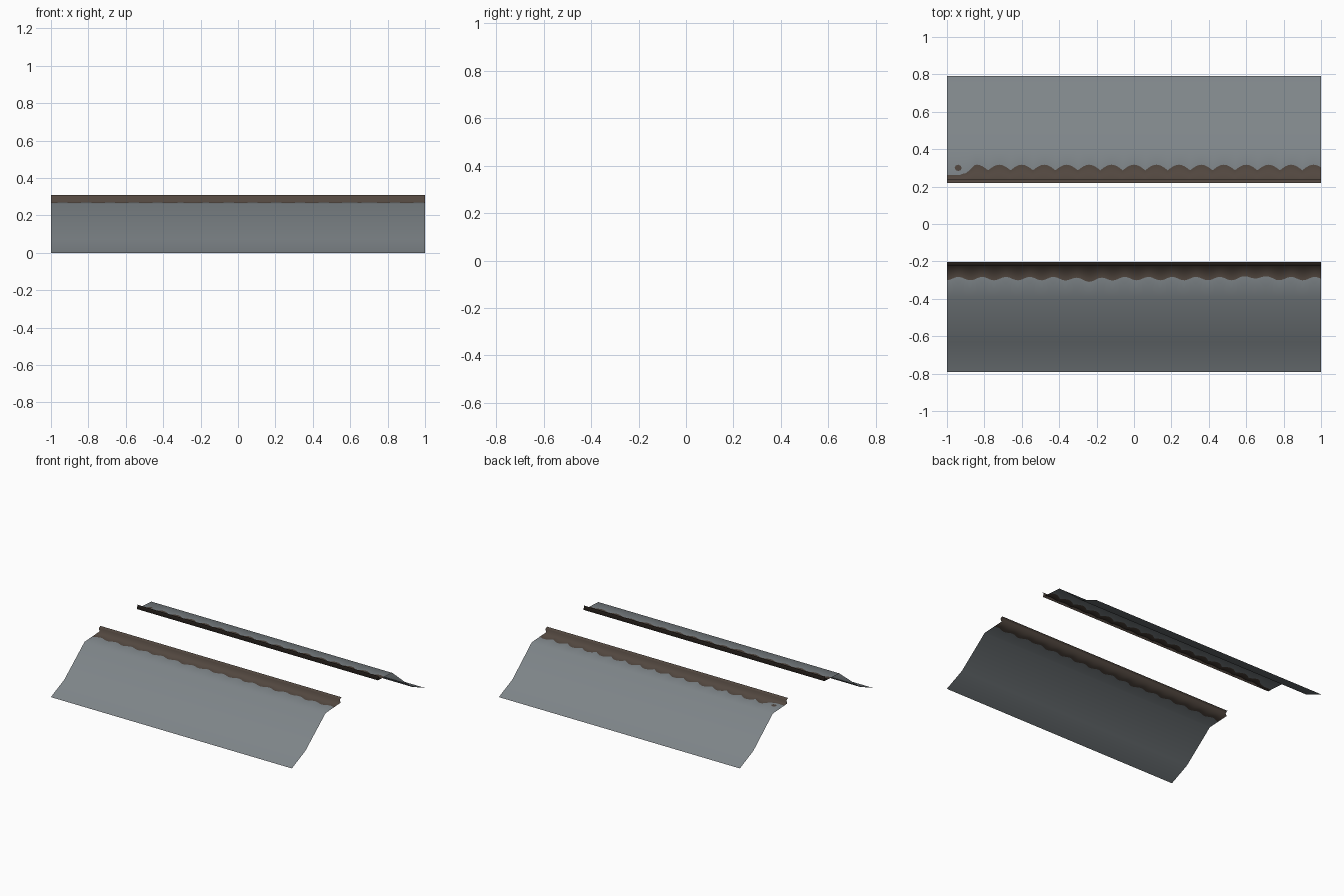
import bpy, math
from mathutils import Vector

if "Cube" in bpy.data.objects:
    bpy.data.objects.remove(bpy.data.objects["Cube"])


def material(name, rgb):
    m = bpy.data.materials.new(name)
    m.diffuse_color = (*rgb, 1)
    m.use_nodes = True
    m.node_tree.nodes["Principled BSDF"].inputs["Base Color"].default_value = m.diffuse_color
    return m


GREY = material("slate grey", (0.21, 0.235, 0.25))
BROWN = material("dark earth brown", (0.084, 0.063, 0.05))
COLUMNS = 200


def front_wave(x):
    # gentle ripple where the brown rim meets the grey slope
    return (0.292 + 0.009 * math.cos(2 * math.pi * (x + 0.24) / 0.127)
            + 0.008 * math.exp(-((x + 0.24) / 0.08) ** 2)
            - 0.010 * math.exp(-((x - 0.65) / 0.06) ** 2))


def back_wave(x):
    # rounded scallops, fading to a low edge at the left end
    y = 0.287 + 0.030 * abs(math.cos(math.pi * x / 0.12))
    t = min(1, max(0, (x + 0.93) / 0.08))
    return 0.262 + (y - 0.262) * t


def shelf_z(profile, y):
    (y0, z0), (y1, z1) = profile[2], profile[3]
    return z0 + (z1 - z0) * (y - y0) / (y1 - y0)


def bank(name, side, profile, wave):
    # sheet swept along x, with an extra row following the colour edge
    verts, faces = [], []
    rows = len(profile) + 1
    for i in range(COLUMNS + 1):
        x = -1 + 2 * i / COLUMNS
        w = wave(x)
        points = profile[:3] + [(w, shelf_z(profile, w))] + profile[3:]
        verts += [(x, side * y, z) for y, z in points]
    for i in range(COLUMNS):
        for j in range(rows - 1):
            a = i * rows + j
            f = (a, a + rows, a + rows + 1, a + 1)
            faces.append(f if side < 0 else f[::-1])
    mesh = bpy.data.meshes.new(name)
    mesh.from_pydata(verts, [], faces)
    mesh.materials.append(GREY)
    mesh.materials.append(BROWN)
    for p in mesh.polygons:
        p.material_index = 1 if p.index % (rows - 1) >= 3 else 0
        p.use_smooth = True
    obj = bpy.data.objects.new(name, mesh)
    bpy.context.collection.objects.link(obj)
    return obj


# Cross-sections as (distance from centre, height): slope, shelf, raised lip
front_profile = [(0.79, 0), (0.63, 0.07), (0.39, 0.262),
                 (0.212, 0.272), (0.222, 0.30), (0.203, 0.31)]
back_profile = [(0.79, 0), (0.63, 0.07), (0.40, 0.262),
                (0.228, 0.272), (0.238, 0.30), (0.218, 0.31)]
bank("front_bank", -1, front_profile, front_wave)
bank("back_bank", 1, back_profile, back_wave)

# Small loose brown patch on the back shelf
patch = []
for k in range(8):
    a = 2 * math.pi * k / 8
    y = 0.30 + 0.017 * math.sin(a)
    patch.append(Vector((-0.94 + 0.019 * math.cos(a), y, shelf_z(back_profile, y) + 0.002)))
mesh = bpy.data.meshes.new("earth_patch")
mesh.from_pydata(patch, [], [tuple(range(8))])
mesh.materials.append(BROWN)
bpy.context.collection.objects.link(bpy.data.objects.new("earth_patch", mesh))
